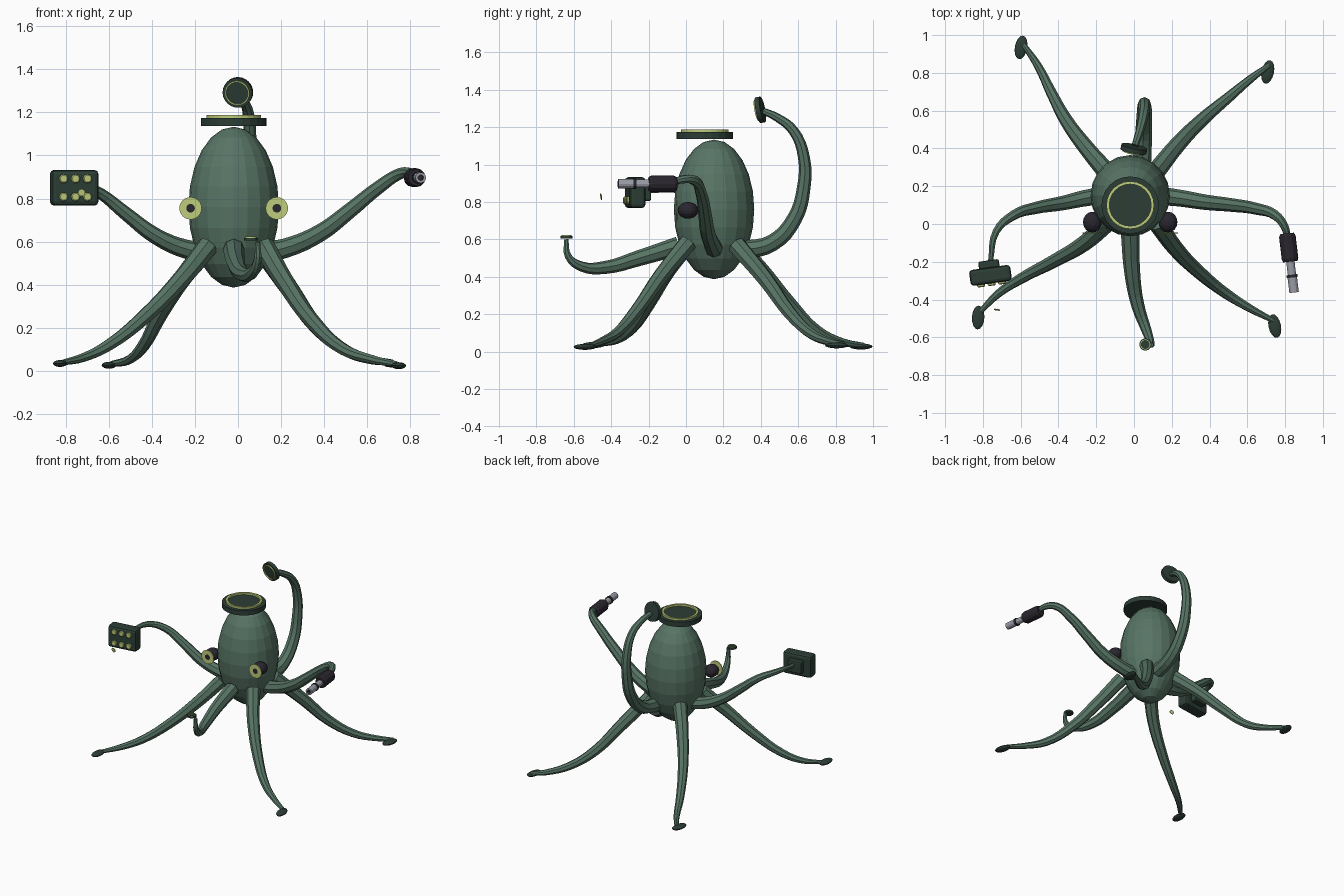
import bpy
import bmesh
import math
from mathutils import Vector, Matrix

if "Cube" in bpy.data.objects:
    bpy.data.objects.remove(bpy.data.objects["Cube"], do_unlink=True)


def material(name, colour):
    mat = bpy.data.materials.new(name)
    mat.use_nodes = True
    mat.diffuse_color = (*colour, 1)
    mat.node_tree.nodes["Principled BSDF"].inputs["Base Color"].default_value = (*colour, 1)
    return mat


GREEN = material("sea green", (.095, .175, .13))
DARK = material("dark green", (.026, .048, .037))
YELLOW = material("pale yellow green", (.52, .61, .2))
BLACK = material("purple black", (.023, .019, .028))
GREY = material("steel grey", (.32, .34, .39))


def finish(name, bm, mats, matrix=Matrix()):
    bmesh.ops.recalc_face_normals(bm, faces=bm.faces)
    mesh = bpy.data.meshes.new(name)
    bm.to_mesh(mesh)
    bm.free()
    for mat in mats:
        mesh.materials.append(mat)
    obj = bpy.data.objects.new(name, mesh)
    obj.matrix_world = matrix
    bpy.context.collection.objects.link(obj)
    return obj


def aim(loc, axis):
    turn = Vector(axis).to_track_quat('Z', 'Y').to_matrix().to_4x4()
    return Matrix.Translation(loc) @ turn


def ellipsoid(name, loc, radii, mat, segments=16, rings=8, turn=0):
    bm = bmesh.new()
    bmesh.ops.create_uvsphere(bm, u_segments=segments, v_segments=rings, radius=1)
    bmesh.ops.scale(bm, vec=radii, verts=bm.verts)
    place = Matrix.Translation(loc) @ Matrix.Rotation(math.radians(turn), 4, 'Z')
    return finish(name, bm, [mat], place)


def lathe(name, loc, axis, profile, mats, bands=None, sides=24):
    """Spin (radius, height) points; bands gives the material of each strip."""
    bm = bmesh.new()
    rings = []
    for r, h in profile:
        if r == 0:
            rings.append([bm.verts.new((0, 0, h))] * sides)
            continue
        angles = [math.tau * i / sides for i in range(sides)]
        rings.append([bm.verts.new((r * math.cos(a), r * math.sin(a), h)) for a in angles])
    for k, (low, high) in enumerate(zip(rings, rings[1:])):
        for i in range(sides):
            j = (i + 1) % sides
            corners = list(dict.fromkeys((low[i], low[j], high[j], high[i])))
            face = bm.faces.new(corners)
            face.material_index = bands[k] if bands else 0
    return finish(name, bm, mats, aim(loc, axis))


def dial(name, loc, axis, r, h, lip):
    """Dark disc carrying a thin raised yellow ring."""
    profile = [(0, 0), (r, 0), (r, h), (r * .83, h), (r * .83, h + lip),
               (r * .73, h + lip), (r * .73, h), (0, h)]
    return lathe(name, loc, axis, profile, [DARK, YELLOW], [0, 0, 0, 1, 1, 1, 0])


def box(name, size, matrix, mat, bevel):
    bm = bmesh.new()
    bmesh.ops.create_cube(bm, size=1)
    bmesh.ops.scale(bm, vec=size, verts=bm.verts)
    bmesh.ops.bevel(bm, geom=bm.edges[:], offset=bevel, segments=2, profile=.5,
                    affect='EDGES')
    return finish(name, bm, [mat], matrix)


def tentacle(name, points, thick=.05, thin=.014):
    """Tapered eight-sided tube through the points."""
    curve = bpy.data.curves.new(name, 'CURVE')
    curve.dimensions = '3D'
    curve.bevel_depth = 1
    curve.bevel_resolution = 2
    curve.resolution_u = 4
    curve.use_fill_caps = True
    spline = curve.splines.new('BEZIER')
    spline.bezier_points.add(len(points) - 1)
    for i, (bp, co) in enumerate(zip(spline.bezier_points, points)):
        bp.co = co
        bp.handle_left_type = bp.handle_right_type = 'AUTO'
        bp.radius = thick + (thin - thick) * i / (len(points) - 1)
    guide = bpy.data.objects.new(name + "_guide", curve)
    bpy.context.collection.objects.link(guide)
    bpy.context.view_layer.update()
    graph = bpy.context.evaluated_depsgraph_get()
    mesh = bpy.data.meshes.new_from_object(guide.evaluated_get(graph))
    bpy.data.objects.remove(guide, do_unlink=True)
    mesh.name = name
    mesh.materials.clear()
    mesh.materials.append(GREEN)
    for poly in mesh.polygons:
        poly.use_smooth = False
        poly.material_index = 0
    obj = bpy.data.objects.new(name, mesh)
    bpy.context.collection.objects.link(obj)


# Body and the floating cap above it
ellipsoid("body", (-.02, .15, .76), (.21, .215, .373), GREEN, 20, 12)
dial("cap", (-.02, .1, 1.137), (0, 0, 1), .152, .036, .014)

# Eyes: dark ball with a flat ringed iris in front
for side, x in (("right", -.22), ("left", .18)):
    ellipsoid(side + "_eyeball", (x, .01, .755), (.05, .055, .045), BLACK)
    lathe(side + "_iris", (x, -.045, .755), (0, -1, 0),
          [(0, 0), (.052, 0), (.052, .006), (.02, .006), (0, .006)],
          [YELLOW, BLACK], [0, 0, 0, 1])

# Standing legs, each ending in a flat foot pad
legs = {
    "front_right": ([(-.14, .01, .58), (-.26, -.1, .43), (-.43, -.2, .255),
                     (-.6, -.29, .12), (-.72, -.37, .062), (-.81, -.46, .04)],
                    (-.825, -.495, .035), -3),
    "front_left": ([(.12, .01, .58), (.22, -.13, .41), (.35, -.26, .225),
                    (.49, -.37, .1), (.62, -.45, .055), (.735, -.51, .032)],
                   (.745, -.54, .025), 12),
    "back_right": ([(-.14, .27, .57), (-.25, .4, .44), (-.36, .55, .265),
                    (-.44, .7, .115), (-.51, .84, .05), (-.585, .95, .033)],
                   (-.598, .935, .027), -10),
    "back_left": ([(.11, .27, .57), (.24, .43, .38), (.37, .56, .2),
                   (.5, .67, .095), (.62, .77, .052), (.715, .84, .04)],
                  (.708, .805, .033), -12),
}
for name, (path, foot, turn) in legs.items():
    tentacle(name + "_leg", path)
    ellipsoid(name + "_foot", foot, (.033, .063, .016), DARK, turn=turn)

# Rear arm curling up to a round viewer
tentacle("back_arm", [(.04, .3, .54), (.05, .46, .58), (.055, .58, .71), (.055, .63, .88),
                      (.055, .63, 1.04), (.05, .575, 1.18), (.03, .49, 1.25),
                      (.005, .415, 1.285)], .05, .018)
dial("back_viewer", (.002, .41, 1.295), (-.2, -1, -.2), .07, .026, .008)

# Front arm holding a small upturned dial
tentacle("front_arm", [(-.02, -.04, .565), (-.01, -.25, .5), (.02, -.43, .45),
                       (.065, -.56, .455), (.09, -.63, .51), (.092, -.64, .6)], .05, .012)
dial("front_dial", (.06, -.638, .605), (0, 0, 1), .032, .013, .005)

# Right arm holding the button box
tentacle("right_arm", [(-.14, .15, .55), (-.24, .14, .565), (-.38, .11, .625),
                       (-.52, .085, .73), (-.64, .045, .825), (-.73, -.04, .865),
                       (-.76, -.2, .86)])
panel = Matrix.Translation((-.76, -.272, .85)) @ Matrix.Rotation(math.radians(8), 4, 'Z')
box("button_box", (.22, .085, .165), panel, DARK, .018)
box("button_box_back", (.11, .05, .09), panel @ Matrix.Translation((0, .055, 0)), DARK, .01)
disc = [(0, 0), (.021, 0), (.021, .009), (.016, .013), (0, .013)]
facing = panel.to_3x3() @ Vector((0, -1, 0))
for row in (-.042, .042):
    for column in (-.056, 0, .056):
        lathe("button", panel @ Vector((column, -.042, row)), facing, disc, [YELLOW], sides=12)
lathe("loose_button", (-.725, -.452, .828), (-.15, -1, -.15),
      [(0, 0), (.017, 0), (.017, .004), (0, .004)], [YELLOW], sides=12)

# Left arm holding the nozzle tool
tentacle("left_arm", [(.11, .15, .55), (.22, .14, .57), (.38, .115, .64), (.52, .1, .745),
                      (.65, .08, .85), (.75, .045, .915), (.8, -.02, .92),
                      (.81, -.07, .905)], .05, .017)
muzzle = Vector((.12, -1, 0)).normalized()
grip = Vector((.81, -.05, .897))
lathe("tool_grip", grip, muzzle, [(0, 0), (.036, 0), (.044, .015), (.044, .135),
                                  (.038, .15), (0, .15)], [BLACK], sides=12)
lathe("tool_barrel", grip + muzzle * .15, muzzle,
      [(0, 0), (.022, 0), (.022, .07), (.029, .07), (.029, .085), (.025, .085),
       (.025, .165), (.013, .165), (.013, .14), (0, .14)],
      [GREY, BLACK], [0, 0, 1, 1, 1, 0, 0, 1, 1], sides=12)
